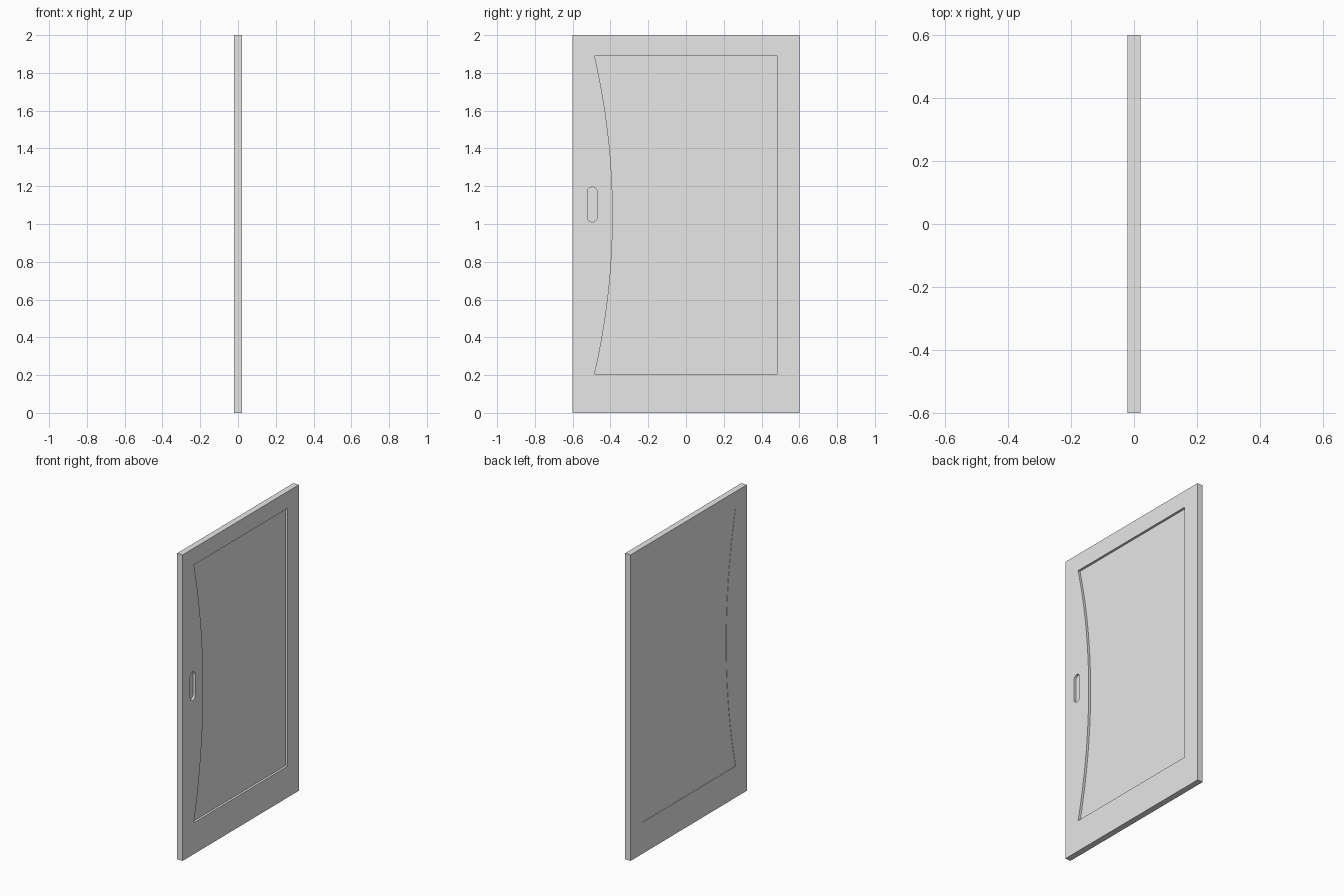
import bpy, bmesh, math

cube = bpy.data.objects.get("Cube")
if cube:
    bpy.data.objects.remove(cube, do_unlink=True)

THICK = 0.04          # door thickness
FRONT_RECESS = 0.015  # panel and pull depth on the +x face
BACK_RECESS = 0.002   # panel depth on the -x face

grey = bpy.data.materials.new("light grey")
grey.use_nodes = True
grey.diffuse_color = (0.8, 0.8, 0.8, 1)
grey.node_tree.nodes["Principled BSDF"].inputs["Base Color"].default_value = (0.8, 0.8, 0.8, 1)


def prism(name, outline, x0, x1):
    """Extrude a (y, z) outline along x."""
    bm = bmesh.new()
    face = bm.faces.new([bm.verts.new((x0, y, z)) for y, z in outline])
    new = bmesh.ops.extrude_face_region(bm, geom=[face])["geom"]
    verts = [v for v in new if isinstance(v, bmesh.types.BMVert)]
    bmesh.ops.translate(bm, verts=verts, vec=(x1 - x0, 0, 0))
    bmesh.ops.recalc_face_normals(bm, faces=bm.faces)
    mesh = bpy.data.meshes.new(name)
    bm.to_mesh(mesh)
    bm.free()
    mesh.materials.append(grey)
    obj = bpy.data.objects.new(name, mesh)
    bpy.context.collection.objects.link(obj)
    return obj


def cut(target, cutter):
    """Subtract a hidden cutter from the target."""
    mod = target.modifiers.new(cutter.name, 'BOOLEAN')
    mod.operation = 'DIFFERENCE'
    mod.solver = 'EXACT'
    mod.object = cutter
    cutter.hide_render = True
    cutter.hide_viewport = True
    cutter.display_type = 'WIRE'


# Panel outline: straight on three sides, bowed inward on the pull side
BOTTOM, TOP, SIDE, BOW = 0.205, 1.89, 0.484, 0.096
half = (TOP - BOTTOM) / 2
radius = (half ** 2 + BOW ** 2) / (2 * BOW)
sweep = math.asin(half / radius)
STEPS = 32
panel = [(SIDE, BOTTOM), (SIDE, TOP)]
for i in range(STEPS + 1):
    a = sweep * (1 - 2 * i / STEPS)
    panel.append((-SIDE + BOW - radius * (1 - math.cos(a)),
                  BOTTOM + half + radius * math.sin(a)))

# Finger pull outline: upright slot with rounded ends
PULL_Y, PULL_Z, PULL_R, PULL_HALF = -0.496, 1.103, 0.026, 0.093
pull = []
for end in (0, 1):
    for i in range(7):
        a = math.pi * (end + i / 6)
        shift = (PULL_HALF - PULL_R) * (1 - 2 * end)
        pull.append((PULL_Y + PULL_R * math.cos(a),
                     PULL_Z + shift + PULL_R * math.sin(a)))

# Door slab with both panel recesses and the finger pull cut in
h = THICK / 2
door = prism("door_slab", [(-0.6, 0), (0.6, 0), (0.6, 2), (-0.6, 2)], -h, h)
cut(door, prism("front_panel_cutter", panel, h - FRONT_RECESS, h + 0.05))
cut(door, prism("back_panel_cutter", panel, -h - 0.05, -h + BACK_RECESS))
cut(door, prism("finger_pull_cutter", pull, h - FRONT_RECESS, h + 0.05))
